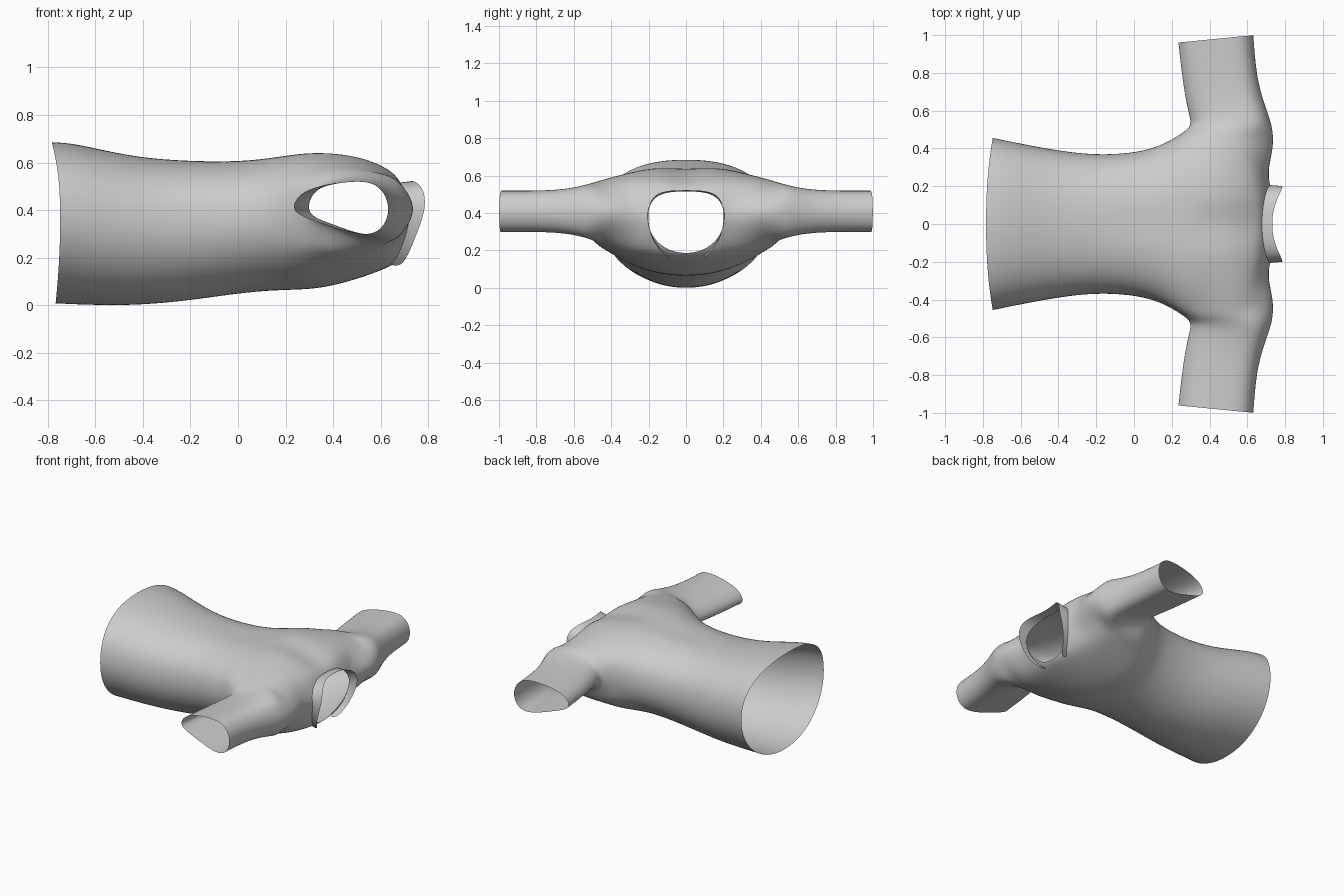
import bpy, bmesh
from math import sin, cos, radians


def finish(bm, name):
    """Mirror the half cage across y and smooth it."""
    bmesh.ops.recalc_face_normals(bm, faces=bm.faces[:])
    for f in bm.faces:
        f.smooth = True
    me = bpy.data.meshes.new(name)
    bm.to_mesh(me)
    bm.free()
    ob = bpy.data.objects.new(name, me)
    bpy.context.collection.objects.link(ob)
    mir = ob.modifiers.new("Mirror", 'MIRROR')
    mir.use_axis = (False, True, False)
    mir.merge_threshold = 0.002
    sub = ob.modifiers.new("Smooth", 'SUBSURF')
    sub.levels = sub.render_levels = 3
    return ob


def spow(v, p):
    return abs(v) ** p * (1 if v >= 0 else -1)


bm = bmesh.new()
V = {}

# Torso rings: x, half width, bottom z, top z, forward lean of the hem
torso = [(-0.747, 0.46, 0.004, 0.688, -0.037), (-0.66, 0.442, -0.001, 0.685, -0.03),
         (-0.45, 0.40, -0.006, 0.626, 0), (-0.22, 0.367, 0.014, 0.608, 0),
         (0.0, 0.378, 0.047, 0.612, 0), (0.15, 0.418, 0.06, 0.628, 0),
         (0.275, 0.515, 0.062, 0.65, 0)]
for r, (x, hw, z0, z1, lean) in enumerate(torso):
    zc = z0 + (z1 - z0) * (0.54 if r < 5 else 0.56)
    for c in range(13):
        a = radians(90 - 15 * c)
        s = sin(a)
        hz = (z1 - zc) if s > 0 else (zc - z0)
        y = 0 if c in (0, 12) else hw * cos(a) ** (0.88 if s > 0 else 0.95)
        z = zc + hz * spow(s, 0.83 if s > 0 else 1.02)
        dip = 0.01 if c == 0 and r > 3 else 0
        V[r, c] = bm.verts.new((x + lean * s * s * (1 if s > 0 else 0.55), y, z - dip))
K = len(torso) - 1

# Armpit edge of the last ring is drawn in to the sleeve opening
V[K, 5].co = (0.30, 0.495, 0.515)
V[K, 6].co = (0.275, 0.50, 0.41)
V[K, 7].co = (0.30, 0.485, 0.275)

# Chest and back panels: x, top z, bottom z, top edge z, bottom edge z, edge y
panels = [(0.38, 0.655, 0.073, 0.562, 0.23, 0.488),
          (0.52, 0.633, 0.113, 0.577, 0.23, 0.47),
          (0.65, 0.575, 0.163, 0.538, 0.26, 0.45)]
for i, (x, zt, zb, et, eb, ye) in enumerate(panels):
    for j in range(6):
        t = sin(radians(15 * j)) / sin(radians(75))
        dip = 0.03 if j == 0 else 0
        V[K + 1 + i, j] = bm.verts.new((x, ye * t, zt - dip + (et - zt) * t * t))
        V[K + 1 + i, 12 - j] = bm.verts.new((x, ye * t, zb + (eb - zb) * t * t))
M = K + 4

# Neckline and shoulder ridge
neck = {0: (0.675, 0, 0.52), 1: (0.683, 0.10, 0.52), 2: (0.70, 0.18, 0.48),
        3: (0.73, 0.213, 0.39), 4: (0.76, 0.31, 0.40), 5: (0.785, 0.43, 0.41),
        10: (0.703, 0.19, 0.28), 11: (0.675, 0.11, 0.203), 12: (0.665, 0, 0.179)}
for c, p in neck.items():
    V[M, c] = bm.verts.new(p)
for a, b in ((9, 3), (8, 4), (7, 5)):
    V[M, a] = V[M, b]

for r in range(M):
    for c in range(12):
        if r >= K and c in (5, 6):
            continue
        bm.faces.new((V[r, c], V[r, c + 1], V[r + 1, c + 1], V[r + 1, c]))

# Sleeve lofted from the armhole loop
loop = [V[K, 6], V[K, 7]] + [V[K + i, 7] for i in (1, 2, 3)] + [V[M, 5]]
loop += [V[K + i, 5] for i in (3, 2, 1)] + [V[K, 5]]
prof = [(-0.02, 0.52), (0.08, 0.36), (0.32, 0.22), (0.62, 0.03), (0.90, 0.0),
        (1.03, 0.5), (0.90, 0.98), (0.65, 1.03), (0.35, 0.97), (0.08, 0.82)]
# y at armpit side, y at shoulder side, x range, z range
sleeve = [(0.53, 0.53, 0.30, 0.735, 0.258, 0.55), (0.60, 0.63, 0.28, 0.697, 0.283, 0.527),
          (0.75, 0.78, 0.253, 0.653, 0.294, 0.516), (0.96, 1.0, 0.23, 0.637, 0.293, 0.517)]
for ya, yb, x0, x1, z0, z1 in sleeve:
    new = [bm.verts.new((x0 + (x1 - x0) * u, ya + (yb - ya) * min(1, max(0, u)),
                         z0 + (z1 - z0) * w)) for u, w in prof]
    for i in range(10):
        j = (i + 1) % 10
        bm.faces.new((loop[i], loop[j], new[j], new[i]))
    loop = new
finish(bm, "shirt_body")

# Collar band, open at the throat: base edge then outer edge
band = [((0.672, 0, 0.515), (0.727, 0, 0.522)), ((0.678, 0.10, 0.515), (0.742, 0.10, 0.522)),
        ((0.70, 0.182, 0.48), (0.78, 0.18, 0.495)), ((0.722, 0.215, 0.40), (0.793, 0.207, 0.41)),
        ((0.70, 0.193, 0.29), (0.748, 0.195, 0.29)), ((0.665, 0.14, 0.21), (0.715, 0.152, 0.21)),
        ((0.633, 0.09, 0.166), (0.685, 0.10, 0.163))]
bm = bmesh.new()
rows = [[bm.verts.new(p) for p in pair] for pair in band]
for a, b in zip(rows, rows[1:]):
    bm.faces.new((a[0], b[0], b[1], a[1]))
finish(bm, "collar")
